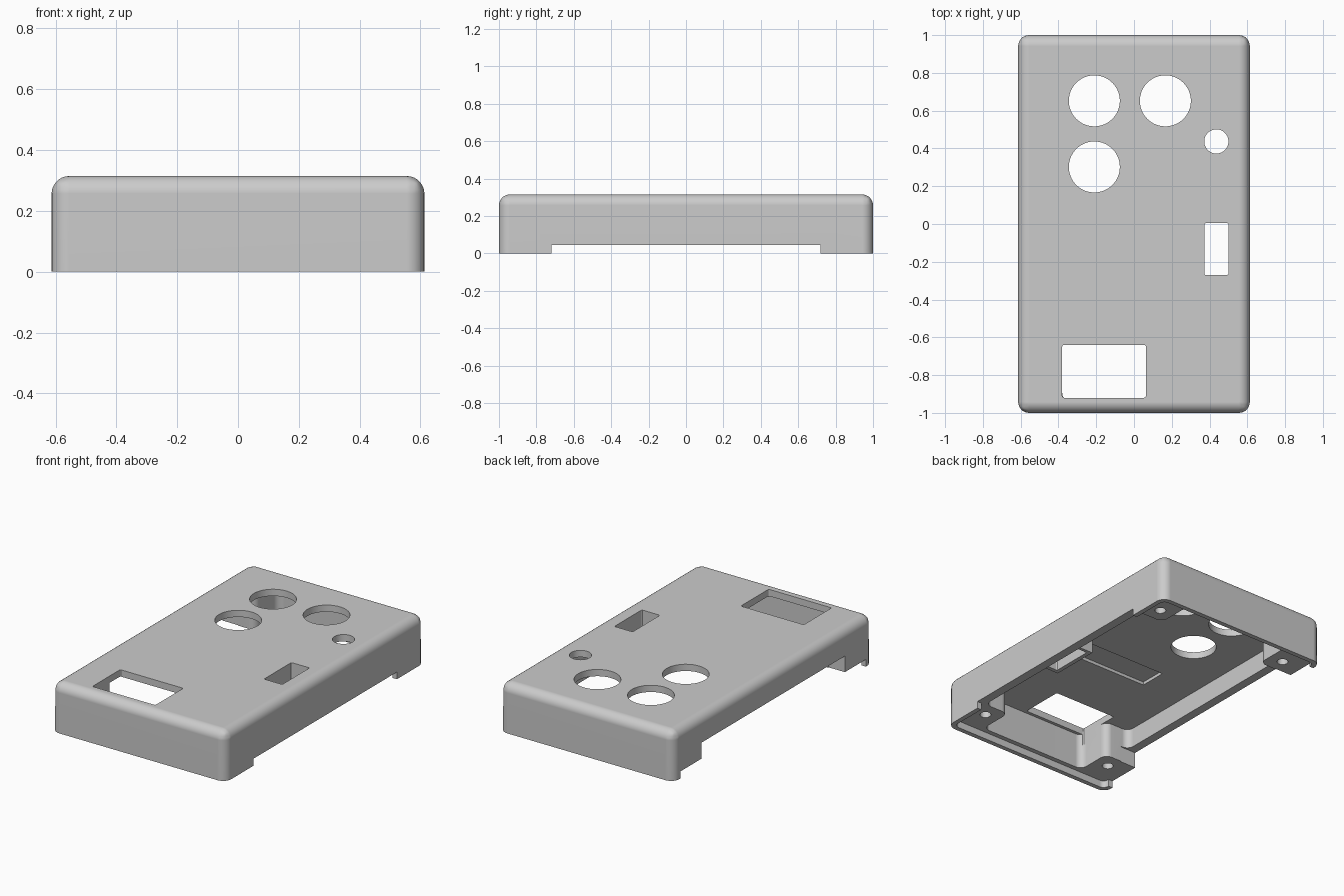
import bpy, bmesh
from mathutils import Matrix

cube = bpy.data.objects.get("Cube")
if cube:
    bpy.data.objects.remove(cube, do_unlink=True)

grey = bpy.data.materials.new("case_grey")
grey.use_nodes = True
grey.diffuse_color = (0.6, 0.6, 0.6, 1)
grey.node_tree.nodes["Principled BSDF"].inputs["Base Color"].default_value = (0.6, 0.6, 0.6, 1)


def to_object(bm, name):
    bmesh.ops.recalc_face_normals(bm, faces=bm.faces)
    mesh = bpy.data.meshes.new(name)
    bm.to_mesh(mesh)
    bm.free()
    mesh.materials.append(grey)
    ob = bpy.data.objects.new(name, mesh)
    bpy.context.collection.objects.link(ob)
    return ob


def prism(name, outline, z0, z1, radius=0, segments=5, round_top=False):
    """Extruded outline with rounded upright edges and optionally a rounded top."""
    bm = bmesh.new()
    face = bm.faces.new([bm.verts.new((x, y, z0)) for x, y in outline])
    ext = bmesh.ops.extrude_face_region(bm, geom=[face])["geom"]
    for v in ext:
        if isinstance(v, bmesh.types.BMVert):
            v.co.z = z1
    if radius:
        edges = []
        for e in bm.edges:
            a, b = (v.co.z for v in e.verts)
            if abs(a - b) > 1e-5 or (round_top and min(a, b) > z0 + 1e-5):
                edges.append(e)
        bmesh.ops.bevel(bm, geom=edges, offset=radius, segments=segments,
                        profile=0.5, affect='EDGES', clamp_overlap=True)
    return to_object(bm, name)


def block(name, x0, x1, y0, y1, z0, z1, radius=0, **kw):
    return prism(name, [(x0, y0), (x1, y0), (x1, y1), (x0, y1)], z0, z1, radius, **kw)


def cylinder(name, x, y, r, z0, z1, segments=64):
    bm = bmesh.new()
    bmesh.ops.create_cone(bm, cap_ends=True, segments=segments, radius1=r, radius2=r,
                          depth=z1 - z0, matrix=Matrix.Translation((x, y, (z0 + z1) / 2)))
    return to_object(bm, name)


def combine(target, tool, operation='DIFFERENCE'):
    """Boolean the tool into the target, then discard the tool."""
    tool.hide_render = True
    mod = target.modifiers.new("cut", 'BOOLEAN')
    mod.operation, mod.solver, mod.object = operation, 'EXACT', tool
    with bpy.context.temp_override(object=target, active_object=target):
        bpy.ops.object.modifier_apply(modifier=mod.name)
    bpy.data.objects.remove(tool, do_unlink=True)


HX, HY, TOP, CEIL, LEDGE = 0.613, 1.0, 0.315, 0.272, 0.045

# Outer body with rounded upright and top edges
case = block("case_cover", -HX, HX, -HY, HY, 0, TOP, 0.058, segments=7, round_top=True)

# Shallow seat inside the bottom lip
combine(case, block("lip_seat", -0.583, 0.583, -0.97, 0.97, -0.1, LEDGE, 0.035))

# Main cavity: a cross outline leaves a solid screw post in each corner
ax, bx, ay, by = 0.38, 0.555, 0.715, 0.94
cross = [(-ax, -by), (ax, -by), (ax, -ay), (bx, -ay), (bx, ay), (ax, ay),
         (ax, by), (-ax, by), (-ax, ay), (-bx, ay), (-bx, -ay), (-ax, -ay)]
combine(case, prism("cavity", cross, -0.1, CEIL, 0.045))

# Side openings: a low one on the left, a taller one on the right
combine(case, block("left_gap", 0.50, 0.8, -0.72, 0.72, -0.1, LEDGE))
combine(case, block("right_lip_gap", -0.8, -0.50, -0.93, 0.93, -0.1, LEDGE))
combine(case, block("right_gap", -0.8, -0.50, -0.72, 0.72, -0.1, 0.147))

# Hanging sleeve around the switch slot, joined to the side wall
combine(case, block("switch_sleeve", 0.345, 0.575, -0.295, 0.025, 0.15, 0.29), 'UNION')

# Shallow pocket in the ceiling beside the sleeve
combine(case, block("ceiling_pocket", -0.27, 0.335, -0.235, -0.06, 0.2, CEIL + 0.02))

# Screw holes in the corner posts
for sx in (-1, 1):
    for sy in (-1, 1):
        combine(case, cylinder("screw_hole", sx * 0.475, sy * 0.81, 0.033, -0.1, 0.22, 24))

# Round button openings
for x, y, r in ((-0.21, 0.652, 0.135), (0.166, 0.652, 0.135),
                (-0.21, 0.302, 0.135), (0.436, 0.437, 0.064)):
    combine(case, cylinder("button_hole", x, y, r, 0.1, 0.5))

# Switch slot and display window
combine(case, block("switch_slot", 0.372, 0.5, -0.27, 0.005, 0.1, 0.5, 0.01, segments=3))
combine(case, block("display_window", -0.38, 0.063, -0.92, -0.64, 0.2, 0.5, 0.01, segments=3))

# Smooth fillets with crisp edges
for o in bpy.context.selected_objects:
    o.select_set(False)
case.select_set(True)
bpy.context.view_layer.objects.active = case
bpy.ops.object.shade_smooth_by_angle(angle=0.5)
weighted = case.modifiers.new("flat_panels", 'WEIGHTED_NORMAL')
weighted.keep_sharp = True
